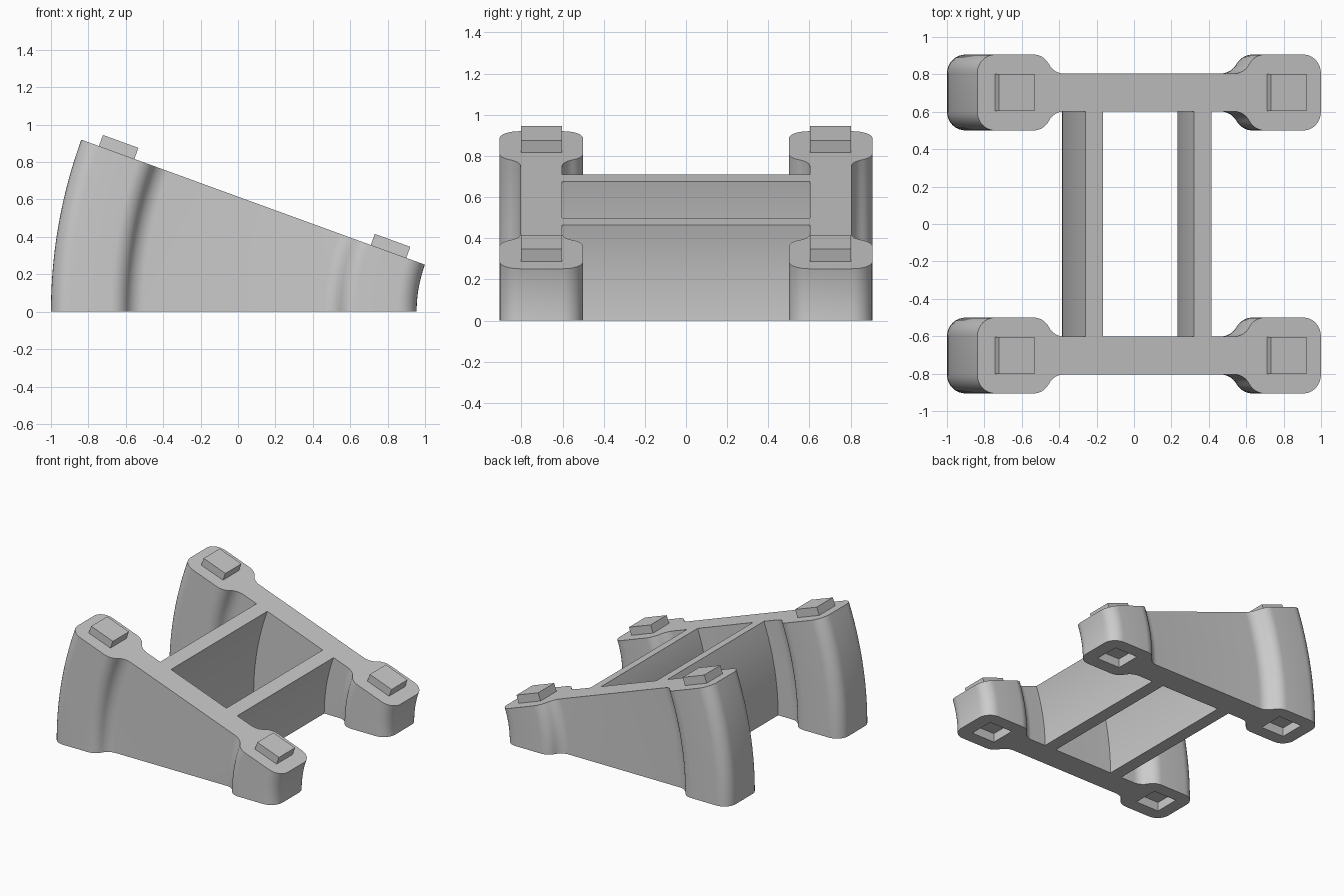
import bpy, bmesh, math

if "Cube" in bpy.data.objects:
    bpy.data.objects.remove(bpy.data.objects["Cube"], do_unlink=True)

AXIS_X = 1.69               # sweep axis: parallel to y, at z = 0
R_IN, R_OUT = 0.735, 2.69   # radial extent of the side walls
SWEEP = math.radians(20)
WALL_Y = 0.703              # centre of each side wall
PAD, WEB = 0.203, 0.101     # half widths of pad and web
FILLET, PAD_LEN = 0.1, 0.32
STEPS = 20

grey = bpy.data.materials.new("plain grey")
grey.use_nodes = True
grey.diffuse_color = (0.6, 0.6, 0.6, 1)
grey.node_tree.nodes["Principled BSDF"].inputs["Base Color"].default_value = (0.6, 0.6, 0.6, 1)


def swept(r, y, t, lift=0.0):
    """Point at radius r and angle t, raised by lift square to that plane."""
    return (AXIS_X - r * math.cos(t) + lift * math.sin(t), y,
            r * math.sin(t) + lift * math.cos(t))


def loft(name, rings):
    """Closed solid through a list of equal point rings."""
    bm = bmesh.new()
    loops = [[bm.verts.new(p) for p in ring] for ring in rings]
    n = len(loops[0])
    for a, b in zip(loops, loops[1:]):
        for i in range(n):
            j = (i + 1) % n
            bm.faces.new((a[i], a[j], b[j], b[i]))
    bm.faces.new(loops[0][::-1])
    bm.faces.new(loops[-1])
    bmesh.ops.recalc_face_normals(bm, faces=bm.faces)
    mesh = bpy.data.meshes.new(name)
    bm.to_mesh(mesh)
    bm.free()
    mesh.materials.append(grey)
    obj = bpy.data.objects.new(name, mesh)
    bpy.context.collection.objects.link(obj)
    return obj


def revolve(name, outline):
    return loft(name, [[swept(r, y, SWEEP * k / STEPS) for r, y in outline]
                       for k in range(STEPS + 1)])


def rect(r0, r1, y0, y1):
    return [(r0, y0), (r1, y0), (r1, y1), (r0, y1)]


def smooth(obj):
    bpy.ops.object.select_all(action='DESELECT')
    obj.select_set(True)
    bpy.context.view_layer.objects.active = obj
    bpy.ops.object.shade_smooth_by_angle(angle=math.radians(30))


def wall_outline():
    """Dumbbell outline: rounded pads flowing into a thin web."""
    q, n = [], 8
    for i in range(n + 1):                      # outer pad corner
        a = math.pi / 2 * i / n
        q.append((FILLET * (1 - math.cos(a)), PAD - FILLET * (1 - math.sin(a))))
    bend = math.acos(1 - (PAD - WEB) / (2 * FILLET))
    end = PAD_LEN + 2 * FILLET * math.sin(bend)
    for i in range(n + 1):                      # convex shoulder
        a = bend * i / n
        q.append((PAD_LEN + FILLET * math.sin(a), PAD - FILLET * (1 - math.cos(a))))
    for i in range(n - 1, -1, -1):              # concave foot
        a = bend * i / n
        q.append((end - FILLET * math.sin(a), WEB + FILLET * (1 - math.cos(a))))
    half = [(R_IN + s, h) for s, h in q] + [(R_OUT - s, h) for s, h in reversed(q)]
    return half + [(r, -h) for r, h in reversed(half)]


STUDS = {"inner": (0.841, 1.043), "outer": (2.388, 2.59)}

for side, sign in (("front", -1), ("back", 1)):
    yc = sign * WALL_Y
    wall = revolve(side + "_wall", [(r, yc + h) for r, h in wall_outline()])
    for end, (r0, r1) in STUDS.items():
        square = rect(r0, r1, yc - 0.1, yc + 0.1)
        # Locating stud on the sloping top
        loft(f"{side}_{end}_stud",
             [[swept(r, y, SWEEP, z) for r, y in square] for z in (-0.01, 0.063)])
        # Matching socket in the underside
        cutter = loft("socket_cutter",
                      [[swept(r, y, 0, z) for r, y in square] for z in (-0.05, 0.07)])
        cutter.hide_render = True
        mod = wall.modifiers.new("socket", 'BOOLEAN')
        mod.operation = 'DIFFERENCE'
        mod.solver = 'EXACT'
        mod.object = cutter
        bpy.context.view_layer.objects.active = wall
        bpy.ops.object.modifier_apply(modifier=mod.name)
        bpy.data.objects.remove(cutter, do_unlink=True)
    smooth(wall)

# Curved cross plates joining the two walls
for name, r0, r1 in (("inner_cross_plate", 1.357, 1.458),
                     ("outer_cross_plate", 1.974, 2.075)):
    smooth(revolve(name, rect(r0, r1, WEB - WALL_Y, WALL_Y - WEB)))
